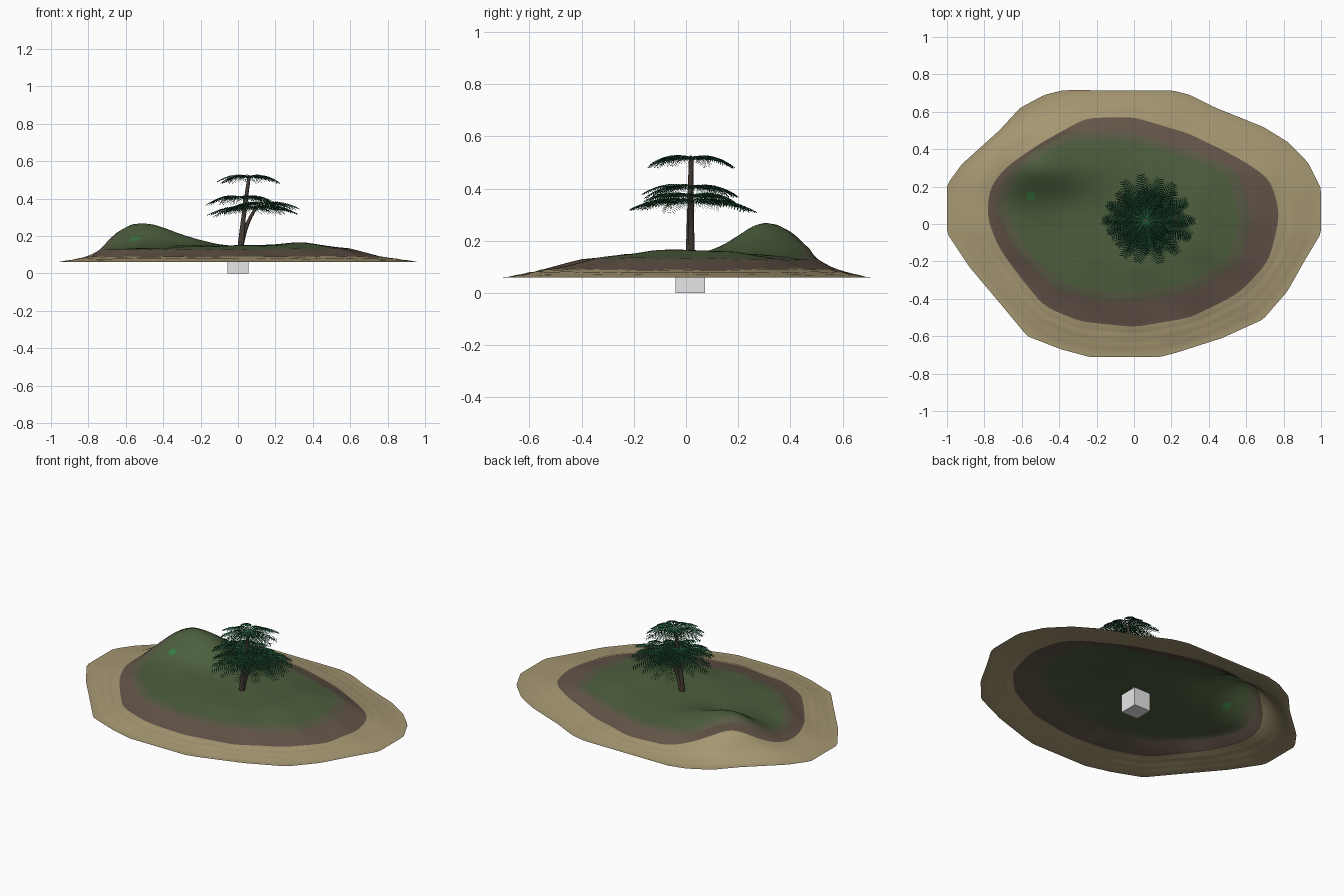
import bpy, bmesh, math, random
from mathutils import Vector

if "Cube" in bpy.data.objects:
    bpy.data.objects.remove(bpy.data.objects["Cube"])
random.seed(4)


def material(name, rgb):
    m = bpy.data.materials.new(name)
    m.diffuse_color = (*rgb, 1)
    m.use_nodes = True
    m.node_tree.nodes["Principled BSDF"].inputs["Base Color"].default_value = m.diffuse_color
    return m


SAND = material("sand", (0.38, 0.31, 0.17))
SOIL = material("soil", (0.125, 0.09, 0.066))
SCRUB = material("dry_grass", (0.097, 0.1, 0.057))
GRASS = material("grass", (0.073, 0.113, 0.047))
SPROUT = material("sprout_green", (0.04, 0.2, 0.05))
LEAF = material("palm_green", (0.014, 0.09, 0.037))
BARK = material("bark", (0.06, 0.045, 0.036))
GREY = material("light_grey", (0.8, 0.8, 0.8))

# Outlines of the beach, the soil band and the grass
SHORE = [(1, .19), (.93, .33), (.82, .44), (.69, .52), (.44, .62), (.3, .69), (.2, .715),
         (-.38, .715), (-.48, .69), (-.61, .62), (-.72, .5), (-.92, .32), (-1, .21),
         (-1, -.05), (-.88, -.23), (-.72, -.42), (-.57, -.6), (-.39, -.67), (-.24, -.71),
         (.14, -.71), (.22, -.69), (.47, -.61), (.69, -.51), (.82, -.36), (.91, -.2), (1, -.05)]
BAND = [(.78, .05), (.73, .24), (.56, .35), (.3, .48), (0, .57), (-.26, .565), (-.5, .43),
        (-.69, .3), (-.775, .19), (-.785, .03), (-.72, -.13), (-.61, -.28), (-.48, -.44),
        (-.29, -.52), (0, -.55), (.3, -.5), (.56, -.37), (.72, -.2)]
LAWN = [(.6, .02), (.54, .28), (.35, .36), (0, .47), (-.36, .48), (-.5, .41), (-.64, .31),
        (-.71, .2), (-.72, .05), (-.61, -.15), (-.4, -.34), (-.08, -.4), (.3, -.34), (.54, -.2)]
N = 192


def radii(poly, smooth):
    """Distance from the centre to an outline in N directions."""
    out = []
    for i in range(N):
        a = 2 * math.pi * (i + .013) / N
        dx, dy = math.cos(a), math.sin(a)
        best = 0
        for (x1, y1), (x2, y2) in zip(poly, poly[1:] + poly[:1]):
            ex, ey = x2 - x1, y2 - y1
            den = dx * ey - dy * ex
            if abs(den) < 1e-9:
                continue
            r = (x1 * ey - y1 * ex) / den
            k = (x1 * dy - y1 * dx) / den
            if r > 0 and -1e-6 <= k <= 1 + 1e-6:
                best = max(best, r)
        out.append(best)
    for _ in range(smooth):
        out = [(out[i - 1] + 2 * out[i] + out[(i + 1) % N]) / 4 for i in range(N)]
    return out


BASE = [(0, .15), (.6, .147), (1, .128), (2, .09), (2.85, .061), (3, .06)]


def height(x, y, s):
    """Ground height: sloping island, one hill, one low rise and light ripples."""
    for (s0, z0), (s1, z1) in zip(BASE, BASE[1:]):
        if s <= s1 + 1e-6:
            z = z0 + (z1 - z0) * (s - s0) / (s1 - s0)
            break
    fade = max(0, min(1, (2.9 - s) / .7))
    dx, dy = x + .54, y - .31
    wx = .2 if dx > 0 else .125
    wy = .13 if dy > 0 else .11
    z += fade * .135 * math.exp(-.5 * ((dx / wx) ** 2 + (dy / wy) ** 2))
    z += fade * .018 * math.exp(-.5 * (((x - .37) / .13) ** 2 + ((y + .02) / .2) ** 2))
    z += fade * .003 * math.sin(17 * x + 9 * y) * math.sin(13 * y - 5 * x + 1)
    if s > 2:
        z += .0015 * fade * math.sin((s - 2) * 22)
    return z


# Island ground: concentric rings, coloured by band
def build_island():
    lawn, band, shore = radii(LAWN, 3), radii(BAND, 8), radii(SHORE, 0)
    levels = [i / 16 for i in range(1, 17)] + [1 + i / 7 for i in range(1, 8)]
    levels += [2 + i / 12 for i in range(1, 13)]
    bm = bmesh.new()
    rings = []
    for s in levels:
        k = min(int(s - 1e-9), 2)
        ring = []
        for i in range(N):
            a = 2 * math.pi * i / N
            inner = (0, lawn[i], band[i])[k]
            outer = (lawn[i], band[i], shore[i])[k]
            r = inner + (outer - inner) * (s - k)
            x, y = r * math.cos(a), r * math.sin(a)
            ring.append(bm.verts.new((x, y, height(x, y, s))))
        rings.append(ring)
    top = bm.verts.new((0, 0, height(0, 0, 0)))
    for i in range(N):
        bm.faces.new((top, rings[0][i], rings[0][(i + 1) % N])).material_index = 3
    for lo, hi, s in zip(rings, rings[1:], levels[1:]):
        for i in range(N):
            j = (i + 1) % N
            f = bm.faces.new((lo[i], hi[i], hi[j], lo[j]))
            f.material_index = 0 if s > 2.001 else 1 if s > 1.17 else 2 if s > .95 else 3
            c = f.calc_center_median()
            if math.hypot(c.x + .56, c.y - .155) < .021:
                f.material_index = 4
    for f in bm.faces:
        f.smooth = True
    finish("island_ground", bm, [SAND, SOIL, SCRUB, GRASS, SPROUT])


def finish(name, bm, mats):
    me = bpy.data.meshes.new(name)
    bm.to_mesh(me)
    bm.free()
    for m in mats:
        me.materials.append(m)
    ob = bpy.data.objects.new(name, me)
    bpy.context.collection.objects.link(ob)
    return ob


# Palm trunk: tapered tube swept along a bent path
def trunk(name, path, r0, r1, sides=8):
    bm = bmesh.new()
    a, b, c = (Vector(p) for p in path)
    rings = []
    for k in range(9):
        t = k / 8
        p = a * (1 - t) ** 2 + b * 2 * t * (1 - t) + c * t * t
        r = r0 + (r1 - r0) * t
        rings.append([bm.verts.new(p + Vector((r * math.cos(2 * math.pi * i / sides),
                                               r * math.sin(2 * math.pi * i / sides), 0)))
                      for i in range(sides)])
    for lo, hi in zip(rings, rings[1:]):
        for i in range(sides):
            j = (i + 1) % sides
            bm.faces.new((lo[i], lo[j], hi[j], hi[i])).smooth = True
    bm.faces.new(rings[-1])
    finish(name, bm, [BARK])


# Palm crown: drooping fronds, each a thin rib with pairs of narrow leaflets
def crown(name, centre, radius, drop, tilt=0, fronds=14, pairs=18):
    bm = bmesh.new()
    centre = Vector(centre)
    for n in range(fronds):
        a = 2 * math.pi * (n + random.uniform(-.2, .2)) / fronds
        out = Vector((math.cos(a), math.sin(a), 0))
        side = Vector((-out.y, out.x, 0))
        reach = radius * random.uniform(.88, 1)
        lift = random.uniform(-.008, .008)

        def point(u):
            p = centre + out * reach * u
            p.z += .045 * u - (drop + .035) * u ** 2.2 + lift * u + tilt * out.x * reach * u
            return p

        steps = [i / 6 for i in range(7)]
        rib = [[bm.verts.new(point(u) + side * w * (1.1 - u)) for w in (-.003, .003)]
               for u in steps]
        for p, q in zip(rib, rib[1:]):
            bm.faces.new((p[0], q[0], q[1], p[1]))
        for i in range(pairs):
            u = .1 + .88 * i / (pairs - 1)
            length = .29 * radius * (math.sin(math.pi * (.15 + .75 * u)) * .9 + .1)
            for sgn in (-1, 1):
                root = point(u)
                tip = root + (side * sgn * .8 + out * .4 - Vector((0, 0, .38))) * length
                half = out * .0027
                mid = root.lerp(tip, .5) + Vector((0, 0, .003))
                vs = [bm.verts.new(v) for v in (root - half, mid - half, tip, mid + half, root + half)]
                bm.faces.new(vs)
    finish(name, bm, [LEAF])


build_island()
trunk("tall_trunk", [(.01, .015, .13), (.03, .015, .32), (.06, .02, .52)], .014, .009)
trunk("leaning_trunk", [(.015, .02, .13), (.04, .02, .29), (.115, .02, .37)], .013, .009)
trunk("short_trunk", [(.015, .012, .13), (.035, .01, .27), (.035, .02, .41)], .012, .008)
crown("top_crown", (.062, .02, .518), .175, .042)
crown("middle_crown", (.02, .02, .408), .19, .045)
crown("right_crown", (.13, .02, .375), .195, .04, fronds=12)
crown("lower_crown", (.08, .025, .355), .245, .045, .04)

# Small cube under the island
bm = bmesh.new()
bmesh.ops.create_cube(bm, size=.113)
bmesh.ops.translate(bm, verts=bm.verts, vec=(0, .017, .0565))
finish("base_cube", bm, [GREY])
